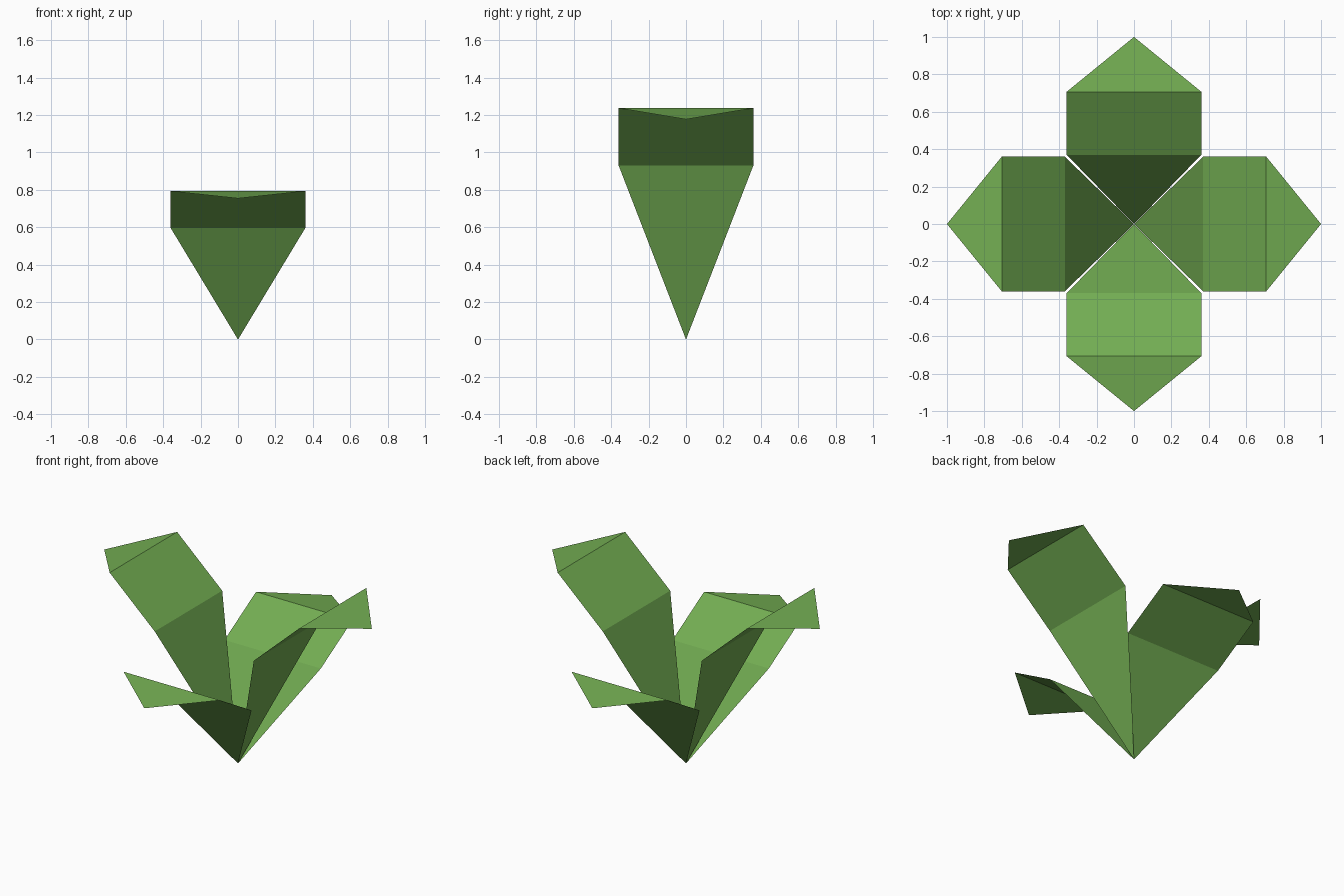
import bpy
import bmesh
import math
from mathutils import Matrix

if "Cube" in bpy.data.objects:
    bpy.data.objects.remove(bpy.data.objects["Cube"])

HALF_WIDTH = 0.36
# Side profile of a folded leaf: distance from the centre, height, half width
PROFILE = [(0.0, 0.0, 0.0), (0.37, 0.93, HALF_WIDTH),
           (0.707, 1.237, HALF_WIDTH), (1.0, 1.177, 0.0)]
LOW_SCALE = 0.641  # front and back leaves are shorter

green = bpy.data.materials.new("leaf_green")
green.diffuse_color = (0.17, 0.42, 0.085, 1)
green.use_nodes = True
green.node_tree.nodes["Principled BSDF"].inputs["Base Color"].default_value = green.diffuse_color


def leaf(name, angle, z_scale):
    """Thin leaf: pointed base, bent blade and drooping pointed tip."""
    bm = bmesh.new()
    rows = []
    for d, z, w in PROFILE:
        offsets = (-w, w) if w else (0,)
        rows.append([bm.verts.new((d, y, z * z_scale)) for y in offsets])
    for a, b in zip(rows, rows[1:]):
        bm.faces.new(a + b[::-1])
    bmesh.ops.recalc_face_normals(bm, faces=bm.faces)
    # Turn the upper side of the leaf into the front of its faces
    bm.normal_update()
    if sum(f.normal.z for f in bm.faces) < 0:
        bmesh.ops.reverse_faces(bm, faces=bm.faces)
    bm.transform(Matrix.Rotation(math.radians(angle), 4, 'Z'))
    mesh = bpy.data.meshes.new(name)
    bm.to_mesh(mesh)
    bm.free()
    mesh.materials.append(green)
    bpy.context.collection.objects.link(bpy.data.objects.new(name, mesh))


# Tall leaves left and right, low leaves front and back
leaf("right_leaf", 0, 1)
leaf("back_leaf", 90, LOW_SCALE)
leaf("left_leaf", 180, 1)
leaf("front_leaf", 270, LOW_SCALE)
